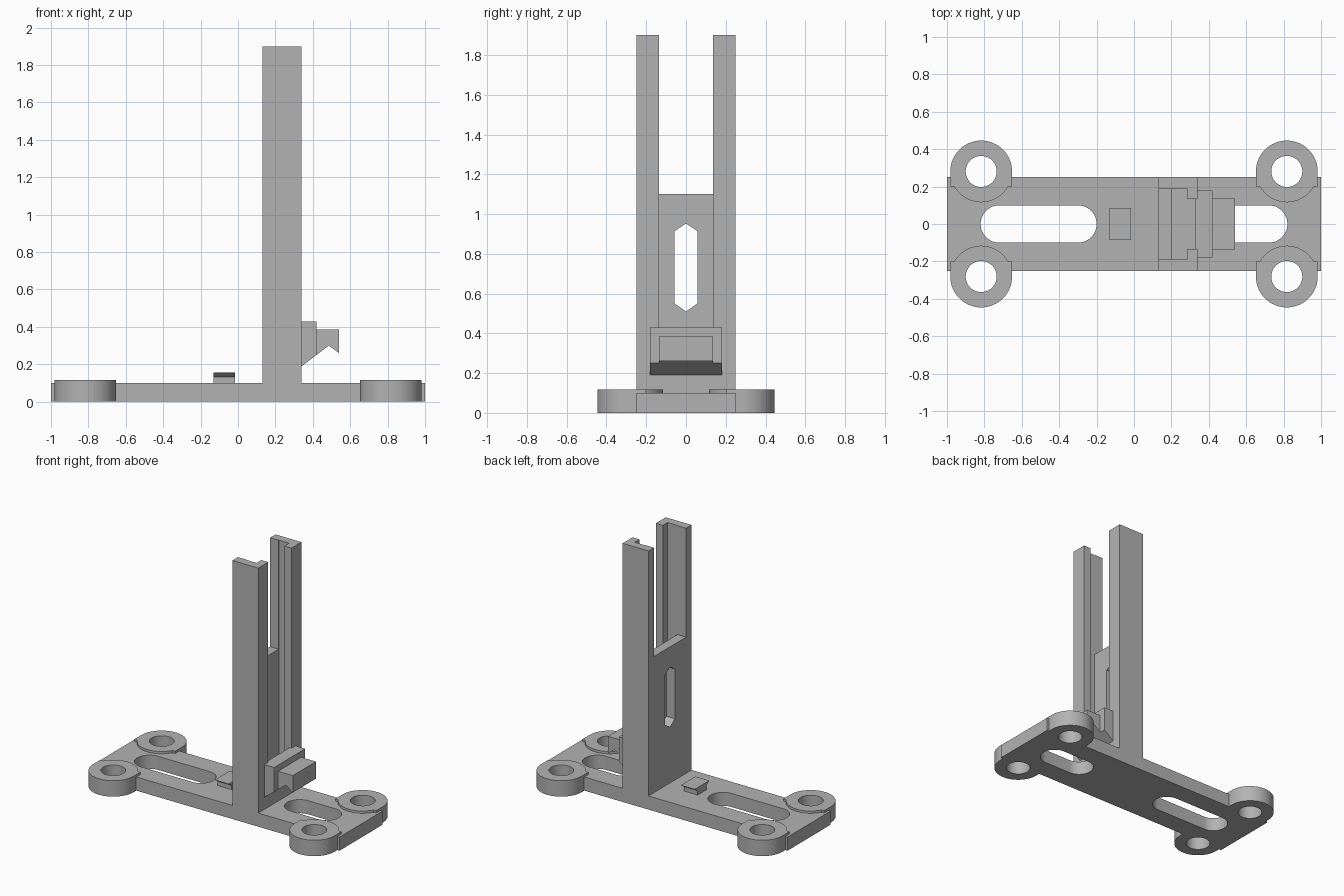
import bpy, bmesh, math
from mathutils import Vector

cube = bpy.data.objects.get("Cube")
if cube:
    bpy.data.objects.remove(cube, do_unlink=True)

GREY = (0.45, 0.45, 0.45, 1)
mat = bpy.data.materials.new("plain grey")
mat.use_nodes = True
mat.diffuse_color = GREY
mat.node_tree.nodes["Principled BSDF"].inputs["Base Color"].default_value = GREY


def prism(name, outline, lo, hi, axis="z"):
    """Extrude a 2D outline along an axis: z uses (x, y), y uses (x, z), x uses (y, z)."""
    place = {"z": lambda a, b, h: (a, b, h),
             "y": lambda a, b, h: (a, h, b),
             "x": lambda a, b, h: (h, a, b)}[axis]
    bm = bmesh.new()
    face = bm.faces.new([bm.verts.new(place(a, b, lo)) for a, b in outline])
    side = bmesh.ops.extrude_face_region(bm, geom=[face])
    moved = [v for v in side["geom"] if isinstance(v, bmesh.types.BMVert)]
    bmesh.ops.translate(bm, verts=moved, vec=Vector(place(0, 0, hi - lo)))
    bmesh.ops.recalc_face_normals(bm, faces=bm.faces)
    mesh = bpy.data.meshes.new(name)
    bm.to_mesh(mesh)
    bm.free()
    mesh.materials.append(mat)
    obj = bpy.data.objects.new(name, mesh)
    bpy.context.collection.objects.link(obj)
    return obj


def rect(a0, a1, b0, b1):
    return [(a0, b0), (a1, b0), (a1, b1), (a0, b1)]


def box(name, x0, x1, half_y, z0, z1):
    return prism(name, rect(x0, x1, -half_y, half_y), z0, z1)


def arc(cx, cy, r, start, end, steps):
    angles = [math.radians(start + (end - start) * i / steps) for i in range(steps + 1)]
    return [(cx + r * math.cos(t), cy + r * math.sin(t)) for t in angles]


def combine(obj, tool, operation):
    """Apply a boolean and discard the tool."""
    tool.hide_render = True
    mod = obj.modifiers.new(operation.lower(), "BOOLEAN")
    mod.operation, mod.solver, mod.object = operation, "EXACT", tool
    bpy.context.view_layer.objects.active = obj
    bpy.ops.object.modifier_apply(modifier=mod.name)
    bpy.data.objects.remove(tool, do_unlink=True)


def smooth(obj):
    bpy.ops.object.select_all(action="DESELECT")
    obj.select_set(True)
    bpy.context.view_layer.objects.active = obj
    bpy.ops.object.shade_smooth_by_angle(angle=math.radians(30))


# Base plate with four mounting bosses
PLATE_TOP, BOSS_TOP = 0.10, 0.117
BOSS_X, BOSS_Y, BOSS_R, HOLE_R = 0.817, 0.281, 0.165, 0.083
SHOULDER_Y = 0.2
base = box("base_plate", -1, 1, 0.25, 0, PLATE_TOP)
corners = [(sx, sy) for sx in (-1, 1) for sy in (-1, 1)]
dip = math.degrees(math.asin((BOSS_Y - SHOULDER_Y) / BOSS_R))
for sx, sy in corners:
    # round outer half, straight shoulders, then the inner arc
    outline = arc(0, BOSS_Y, BOSS_R, 0, 180, 32)
    outline.append((-BOSS_R, SHOULDER_Y))
    outline += arc(0, BOSS_Y, BOSS_R, 180 + dip, 360 - dip, 20)
    outline.append((BOSS_R, SHOULDER_Y))
    outline = [(sx * BOSS_X + x, sy * y) for x, y in outline]
    combine(base, prism("boss", outline, 0, BOSS_TOP), "UNION")
for sx, sy in corners:
    hole = arc(sx * BOSS_X, sy * BOSS_Y, HOLE_R, 0, 352.5, 47)
    combine(base, prism("boss_hole", hole, -0.1, 0.3), "DIFFERENCE")

# Rounded slots through the plate
SLOT_R = 0.1
for x0, x1 in ((-0.82, -0.2), (0.4, 0.82)):
    slot = arc(x1 - SLOT_R, 0, SLOT_R, -90, 90, 24) + arc(x0 + SLOT_R, 0, SLOT_R, 90, 270, 24)
    combine(base, prism("slot", slot, -0.1, 0.3), "DIFFERENCE")
smooth(base)

# Upright with a lipped channel, open rear top and a pointed window
tower = box("upright", 0.13, 0.34, 0.25, PLATE_TOP, 1.9)
window = [(0, 0.51), (0.057, 0.55), (0.057, 0.915), (0, 0.952), (-0.057, 0.915), (-0.057, 0.55)]
for cutter in (box("channel", 0.2, 0.283, 0.19, 0.2, 2),
               box("channel_mouth", 0.25, 0.4, 0.135, 0.2, 2),
               box("rear_opening", 0, 0.22, 0.187, 1.1, 2),
               prism("window", window, 0, 0.25, "x")):
    combine(tower, cutter, "DIFFERENCE")

# Clip on the front of the channel: backing plate and hooked nose
plate = [(0.326, 0.19), (0.34, 0.19), (0.42, 0.25), (0.42, 0.43), (0.326, 0.43)]
prism("clip_plate", plate, -0.18, 0.18, "y")
nose = [(0.42, 0.25), (0.485, 0.3), (0.54, 0.26), (0.54, 0.385), (0.42, 0.385)]
prism("clip_nose", nose, -0.135, 0.135, "y")

# Small flared catch on the plate behind the upright
catch = [(-0.05, PLATE_TOP), (0.05, PLATE_TOP), (0.05, 0.132), (0.085, 0.155),
         (-0.085, 0.155), (-0.05, 0.132)]
prism("catch", catch, -0.13, -0.017, "x")
